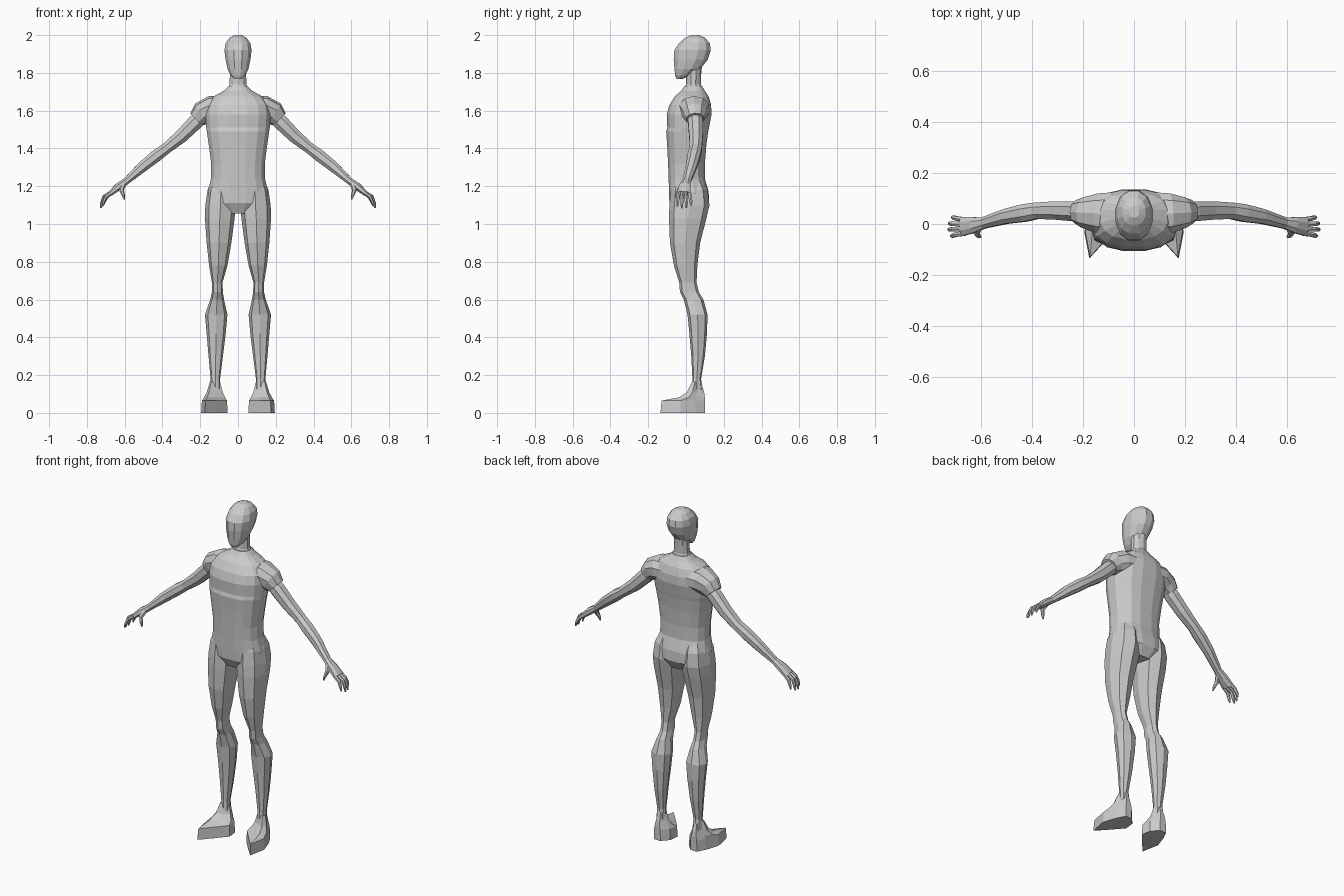
import bpy
import bmesh
import math
from mathutils import Vector

default_cube = bpy.data.objects.get("Cube")
if default_cube:
    bpy.data.objects.remove(default_cube, do_unlink=True)

# One plain grey for the whole figure
GREY = (0.6, 0.6, 0.6, 1.0)
grey = bpy.data.materials.new("plain grey")
grey.use_nodes = True
grey.diffuse_color = GREY
grey.node_tree.nodes["Principled BSDF"].inputs["Base Color"].default_value = GREY


def loft(name, rings, side=1):
    """Skin a stack of equal-length point rings and cap both ends."""
    bm = bmesh.new()
    loops = [[bm.verts.new((p[0] * side, p[1], p[2])) for p in ring] for ring in rings]
    for low, high in zip(loops, loops[1:]):
        count = len(low)
        for i in range(count):
            j = (i + 1) % count
            bm.faces.new((low[i], low[j], high[j], high[i]))
    bm.faces.new(loops[0])
    bm.faces.new(loops[-1])
    bmesh.ops.recalc_face_normals(bm, faces=bm.faces)
    mesh = bpy.data.meshes.new(name)
    bm.to_mesh(mesh)
    bm.free()
    mesh.materials.append(grey)
    body_part = bpy.data.objects.new(name, mesh)
    bpy.context.collection.objects.link(body_part)
    return body_part


def unit_ring(sides, power, turn):
    """Rounded-box outline that exactly fills the -1..1 square."""
    outline = []
    for i in range(sides):
        angle = (i + turn) * math.tau / sides
        c, s = math.cos(angle), math.sin(angle)
        outline.append((math.copysign(abs(c) ** power, c), math.copysign(abs(s) ** power, s)))
    wide = max(u for u, v in outline)
    deep = max(v for u, v in outline)
    return [(u / wide, v / deep) for u, v in outline]


def stack(rows, sides, power=1.0, turn=0.5):
    """Level rings from rows of (height, x min, x max, y min, y max)."""
    outline = unit_ring(sides, power, turn)
    rings = []
    for z, left, right, front, back in rows:
        centre_x, centre_y = (left + right) / 2, (front + back) / 2
        half_x, half_y = (right - left) / 2, (back - front) / 2
        rings.append([(centre_x + u * half_x, centre_y + v * half_y, z) for u, v in outline])
    return rings


def symmetric(rows):
    """Expand (height, half width, y min, y max) into full extents."""
    return [(z, -half, half, front, back) for z, half, front, back in rows]


def tube(rows, sides=8, power=1.0, turn=0.5):
    """Rings across a path of (x, y, z, half breadth, half thickness)."""
    outline = unit_ring(sides, power, turn)
    centres = [Vector(row[:3]) for row in rows]
    last = len(rows) - 1
    rings = []
    for i, (centre, row) in enumerate(zip(centres, rows)):
        along = (centres[min(i + 1, last)] - centres[max(i - 1, 0)]).normalized()
        across = Vector((0, 1, 0))
        across = (across - along * across.dot(along)).normalized()
        normal = along.cross(across)
        rings.append([centre + across * u * row[3] + normal * v * row[4] for u, v in outline])
    return rings


# Torso: pelvis, waist, chest and the slope up to the neck
torso_rows = [
    (1.055, 0.09, -0.06, 0.09),
    (1.11, 0.155, -0.088, 0.122),
    (1.17, 0.16, -0.09, 0.12),
    (1.24, 0.143, -0.092, 0.1),
    (1.32, 0.142, -0.095, 0.1),
    (1.42, 0.155, -0.1, 0.108),
    (1.49, 0.165, -0.105, 0.118),
    (1.51, 0.168, -0.099, 0.122),
    (1.58, 0.172, -0.102, 0.135),
    (1.63, 0.165, -0.088, 0.133),
    (1.675, 0.13, -0.06, 0.12),
    (1.705, 0.075, -0.025, 0.1),
    (1.73, 0.05, -0.008, 0.085),
]
loft("torso", stack(symmetric(torso_rows), 16, 0.8))

# Neck
neck_rows = [
    (1.7, 0.06, -0.015, 0.095),
    (1.74, 0.045, 0.0, 0.078),
    (1.79, 0.043, 0.0, 0.08),
    (1.84, 0.045, -0.01, 0.085),
]
loft("neck", stack(symmetric(neck_rows), 10))

# Head: narrow chin, long face plane, round skull
head_rows = [
    (1.767, 0.02, -0.05, -0.02),
    (1.785, 0.037, -0.057, 0.02),
    (1.82, 0.055, -0.061, 0.075),
    (1.87, 0.066, -0.065, 0.115),
    (1.92, 0.072, -0.062, 0.131),
    (1.957, 0.065, -0.038, 0.126),
    (1.985, 0.046, -0.005, 0.102),
    (2.0, 0.02, 0.025, 0.07),
]
loft("head", stack(symmetric(head_rows), 12, 0.9))

# Leg: thigh, knee, calf, ankle
leg_rows = [
    (0.12, 0.092, 0.147, 0.03, 0.088),
    (0.18, 0.095, 0.145, 0.034, 0.08),
    (0.3, 0.08, 0.156, 0.028, 0.1),
    (0.42, 0.065, 0.166, 0.018, 0.111),
    (0.52, 0.056, 0.175, 0.008, 0.114),
    (0.6, 0.074, 0.147, -0.012, 0.092),
    (0.64, 0.08, 0.138, -0.032, 0.068),
    (0.69, 0.082, 0.138, -0.036, 0.056),
    (0.78, 0.056, 0.153, -0.064, 0.06),
    (0.9, 0.035, 0.166, -0.085, 0.075),
    (1.03, 0.018, 0.175, -0.09, 0.108),
    (1.1, 0.012, 0.173, -0.088, 0.124),
    (1.18, 0.02, 0.161, -0.08, 0.115),
    (1.23, 0.03, 0.14, -0.06, 0.09),
]

# Foot: splayed sole outline drawn in towards the ankle
sole = [
    (0.175, -0.135), (0.195, -0.03), (0.168, 0.05), (0.142, 0.1),
    (0.1, 0.1), (0.062, 0.06), (0.055, 0.0), (0.12, -0.075),
]
ankle_x, ankle_y = 0.12, 0.06
# (height, toe scale, width scale, heel scale)
foot_rows = [
    (0.0, 1, 1, 1),
    (0.065, 0.97, 0.95, 1),
    (0.082, 0.5, 0.8, 1),
    (0.11, 0.28, 0.6, 0.9),
    (0.165, 0.14, 0.38, 0.5),
]
foot_rings = []
for z, toe, width, heel in foot_rows:
    ring = []
    for x, y in sole:
        depth = toe if y < ankle_y else heel
        # the toe keeps its splay while the instep narrows
        ring.append((ankle_x + (x - ankle_x) * width, ankle_y + (y - ankle_y) * depth, z))
    foot_rings.append(ring)

# Shoulder cap that overhangs the upper arm
shoulder_rows = [
    (0.07, 0.04, 1.61, 0.085, 0.065),
    (0.14, 0.042, 1.607, 0.078, 0.072),
    (0.19, 0.045, 1.585, 0.06, 0.064),
    (0.218, 0.048, 1.555, 0.046, 0.047),
]

# Arm with palm
arm_rows = [
    (0.17, 0.048, 1.59, 0.036, 0.036),
    (0.23, 0.05, 1.535, 0.039, 0.04),
    (0.3, 0.053, 1.465, 0.036, 0.036),
    (0.38, 0.052, 1.4, 0.032, 0.029),
    (0.43, 0.043, 1.363, 0.034, 0.032),
    (0.5, 0.03, 1.308, 0.029, 0.029),
    (0.59, 0.004, 1.228, 0.022, 0.018),
    (0.63, -0.004, 1.2, 0.031, 0.02),
    (0.675, -0.01, 1.162, 0.037, 0.014),
]

thumb_rows = [
    (0.605, -0.012, 1.213, 0.012, 0.014),
    (0.617, -0.036, 1.18, 0.012, 0.013),
    (0.608, -0.046, 1.155, 0.009, 0.009),
    (0.601, -0.05, 1.13, 0.004, 0.004),
]

finger_names = ("index", "middle", "ring", "little")
finger_reach = (0.004, 0.014, 0.012, 0.0)


def finger(index):
    """Slim curled digit fanned out from the knuckles."""
    y = -0.037 + 0.018 * index
    fan = (index - 1.5) * 0.006
    reach = finger_reach[index]
    return [
        (0.662, y, 1.172, 0.009, 0.011),
        (0.695 + reach, y + fan / 2, 1.145, 0.009, 0.01),
        (0.708 + reach, y + fan, 1.118 - reach / 2, 0.008, 0.008),
        (0.714 + reach, y + fan, 1.098 - reach, 0.004, 0.004),
    ]


# Both sides of the body
for label, side in (("left", 1), ("right", -1)):
    loft(label + "_leg", stack(leg_rows, 8, 0.85, 0), side)
    loft(label + "_foot", foot_rings, side)
    loft(label + "_shoulder", tube(shoulder_rows, 10, 0.9), side)
    loft(label + "_arm", tube(arm_rows, 8, 0.9), side)
    loft(label + "_thumb", tube(thumb_rows, 6), side)
    for i, finger_name in enumerate(finger_names):
        loft(label + "_" + finger_name + "_finger", tube(finger(i), 6), side)
